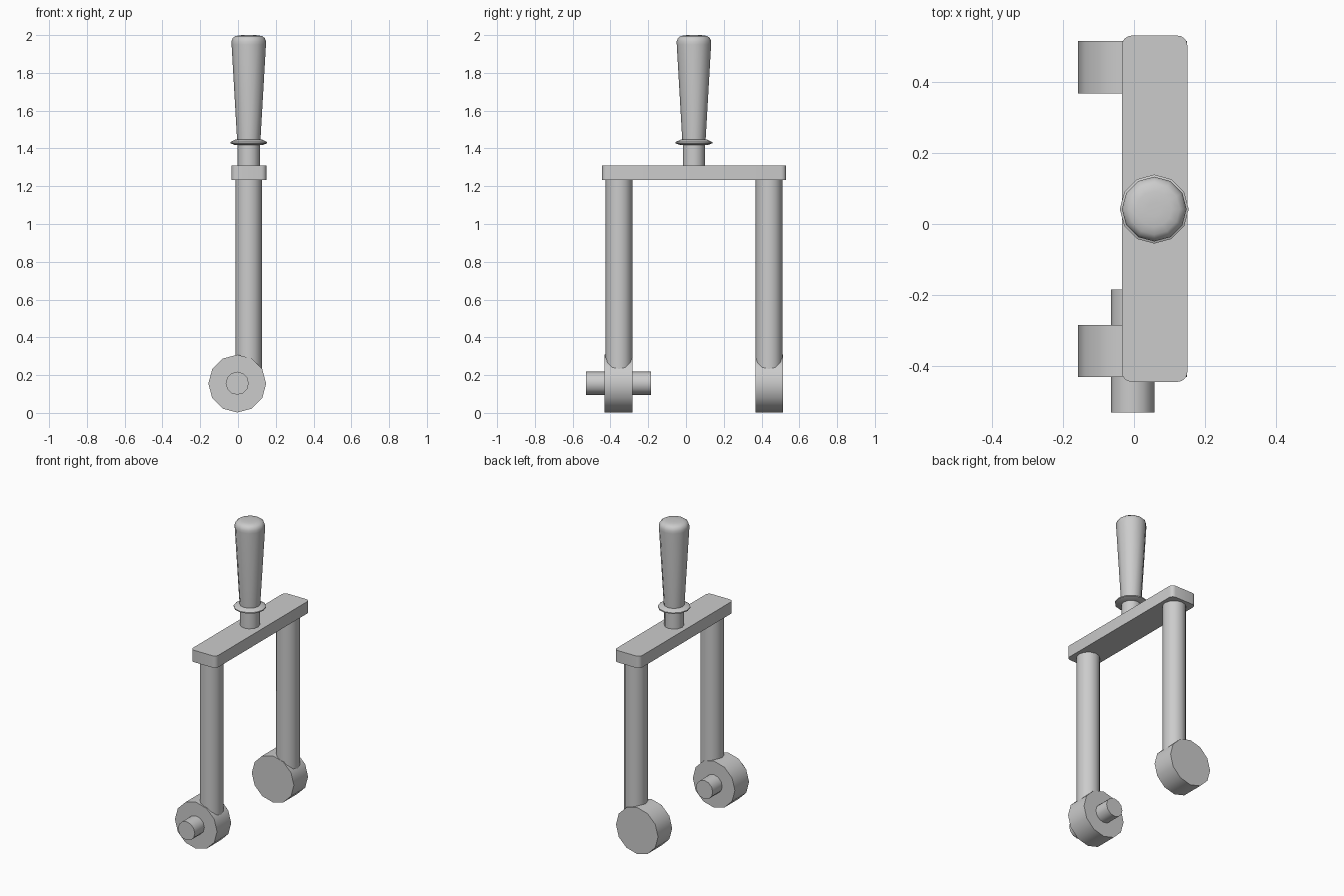
import bpy, bmesh
from math import radians, pi, sin, cos

if "Cube" in bpy.data.objects:
    bpy.data.objects.remove(bpy.data.objects["Cube"])

CX, CY = 0.057, 0.042   # axis of handle, plate and legs
WHEEL_X, WHEEL_Z = -0.004, 0.155
SIDES = 12


def smooth(obj, angle=40):
    bpy.ops.object.select_all(action='DESELECT')
    obj.select_set(True)
    bpy.context.view_layer.objects.active = obj
    bpy.ops.object.shade_smooth_by_angle(angle=radians(angle))


def cylinder(name, radius, length, loc, rot=(0, 0, 0)):
    bpy.ops.mesh.primitive_cylinder_add(vertices=SIDES, radius=radius, depth=length,
                                        location=loc, rotation=rot)
    obj = bpy.context.object
    obj.name = name
    smooth(obj)
    return obj


def lathe(name, profile, loc):
    # spin an (r, z) profile around the vertical axis, capping both ends
    bm = bmesh.new()
    rings = [[bm.verts.new((r * cos(2 * pi * i / SIDES), r * sin(2 * pi * i / SIDES), z))
              for i in range(SIDES)] for r, z in profile]
    for low, high in zip(rings, rings[1:]):
        for i in range(SIDES):
            j = (i + 1) % SIDES
            bm.faces.new((low[i], low[j], high[j], high[i]))
    bm.faces.new(rings[0][::-1])
    bm.faces.new(rings[-1])
    mesh = bpy.data.meshes.new(name)
    bm.to_mesh(mesh)
    bm.free()
    obj = bpy.data.objects.new(name, mesh)
    obj.location = loc
    bpy.context.collection.objects.link(obj)
    smooth(obj)
    return obj


# legs and round feet, front and back
for side, label in ((-1, "front"), (1, "back")):
    cylinder(label + "_leg", 0.071, 1.08, (CX, CY + side * 0.397, 0.70))
    cylinder(label + "_wheel", 0.153, 0.147, (WHEEL_X, CY + side * 0.399, WHEEL_Z),
             (pi / 2, 0, 0))

# pin through the front wheel
cylinder("wheel_pin", 0.061, 0.345, (WHEEL_X, -0.3575, WHEEL_Z + 0.002), (pi / 2, 0, 0))

# cross plate with rounded vertical corners
bm = bmesh.new()
bmesh.ops.create_cube(bm, size=1)
bmesh.ops.scale(bm, vec=(0.184, 0.974, 0.078), verts=bm.verts)
upright = [e for e in bm.edges if abs(e.verts[0].co.z - e.verts[1].co.z) > 0.01]
bmesh.ops.bevel(bm, geom=upright, offset=0.027, segments=4, profile=0.5, affect='EDGES')
mesh = bpy.data.meshes.new("cross_plate")
bm.to_mesh(mesh)
bm.free()
plate = bpy.data.objects.new("cross_plate", mesh)
plate.location = (CX + 0.001, CY + 0.001, 1.271)
bpy.context.collection.objects.link(plate)
smooth(plate)

# neck, collar and tapered grip
cylinder("handle_neck", 0.059, 0.14, (CX, CY, 1.37))
lathe("handle_collar", [(0.07, 1.417), (0.097, 1.427), (0.097, 1.434), (0.07, 1.447)],
      (CX, CY, 0))
lathe("handle_grip", [(0.061, 1.43), (0.091, 1.95), (0.091, 1.968), (0.085, 1.984),
                      (0.072, 1.994), (0.05, 1.999), (0.02, 2.0)], (CX, CY, 0))
